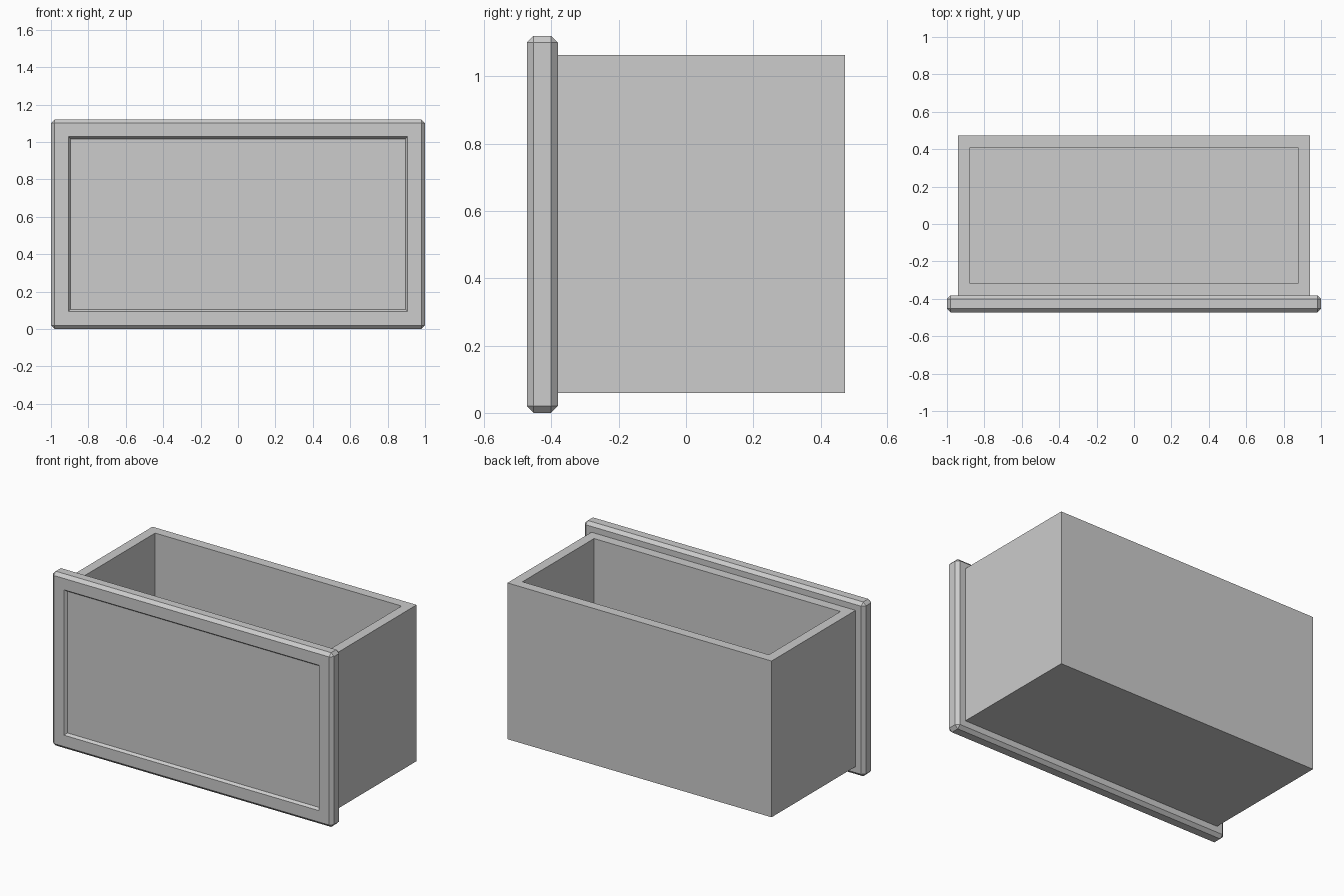
import bpy, bmesh
from mathutils import Vector

cube = bpy.data.objects.get("Cube")
if cube:
    bpy.data.objects.remove(cube, do_unlink=True)

COLOUR = (0.604, 0.604, 0.604, 1)
grey = bpy.data.materials.new("plain grey")
grey.diffuse_color = COLOUR
grey.use_nodes = True
grey.node_tree.nodes["Principled BSDF"].inputs["Base Color"].default_value = COLOUR


def make_block(low, high):
    """Bmesh block between two corners."""
    bm = bmesh.new()
    bmesh.ops.create_cube(bm, size=1)
    low, high = Vector(low), Vector(high)
    for v in bm.verts:
        v.co = (low + high) / 2 + v.co * (high - low)
    bm.normal_update()
    return bm


def face_towards(bm, direction):
    """The largest face pointing in a direction."""
    d = Vector(direction)
    return max((f for f in bm.faces if f.normal.dot(d) > 0.99), key=lambda f: f.calc_area())


def inset(bm, face, thickness, depth=0.0):
    bmesh.ops.inset_region(bm, faces=[face], thickness=thickness, depth=depth,
                           use_even_offset=True)
    bm.normal_update()


def finish(bm, name):
    bmesh.ops.recalc_face_normals(bm, faces=bm.faces)
    mesh = bpy.data.meshes.new(name)
    bm.to_mesh(mesh)
    bm.free()
    mesh.materials.append(grey)
    obj = bpy.data.objects.new(name, mesh)
    bpy.context.collection.objects.link(obj)
    return obj


# Open drawer box: inset a flat rim, then extrude the opening straight down to the floor
WALL = 0.063
BOTTOM, TOP = 0.059, 1.064
bm = make_block((-0.94, -0.381, BOTTOM), (0.94, 0.473, TOP))
opening = face_towards(bm, (0, 0, 1))
inset(bm, opening, WALL)
floor = bmesh.ops.extrude_discrete_faces(bm, faces=[opening])["faces"][0]
for v in floor.verts:
    v.co.z = BOTTOM + WALL
finish(bm, "drawer_box")

# Front panel: chamfered slab with a shallow sloped recess
bm = make_block((-1, -0.473, 0), (1, -0.381, 1.121))
bmesh.ops.bevel(bm, geom=bm.edges[:], offset=0.02, segments=1, affect='EDGES')
bm.normal_update()
front = face_towards(bm, (0, -1, 0))
inset(bm, front, 0.073)
inset(bm, front, 0.012, -0.016)
finish(bm, "front_panel")
